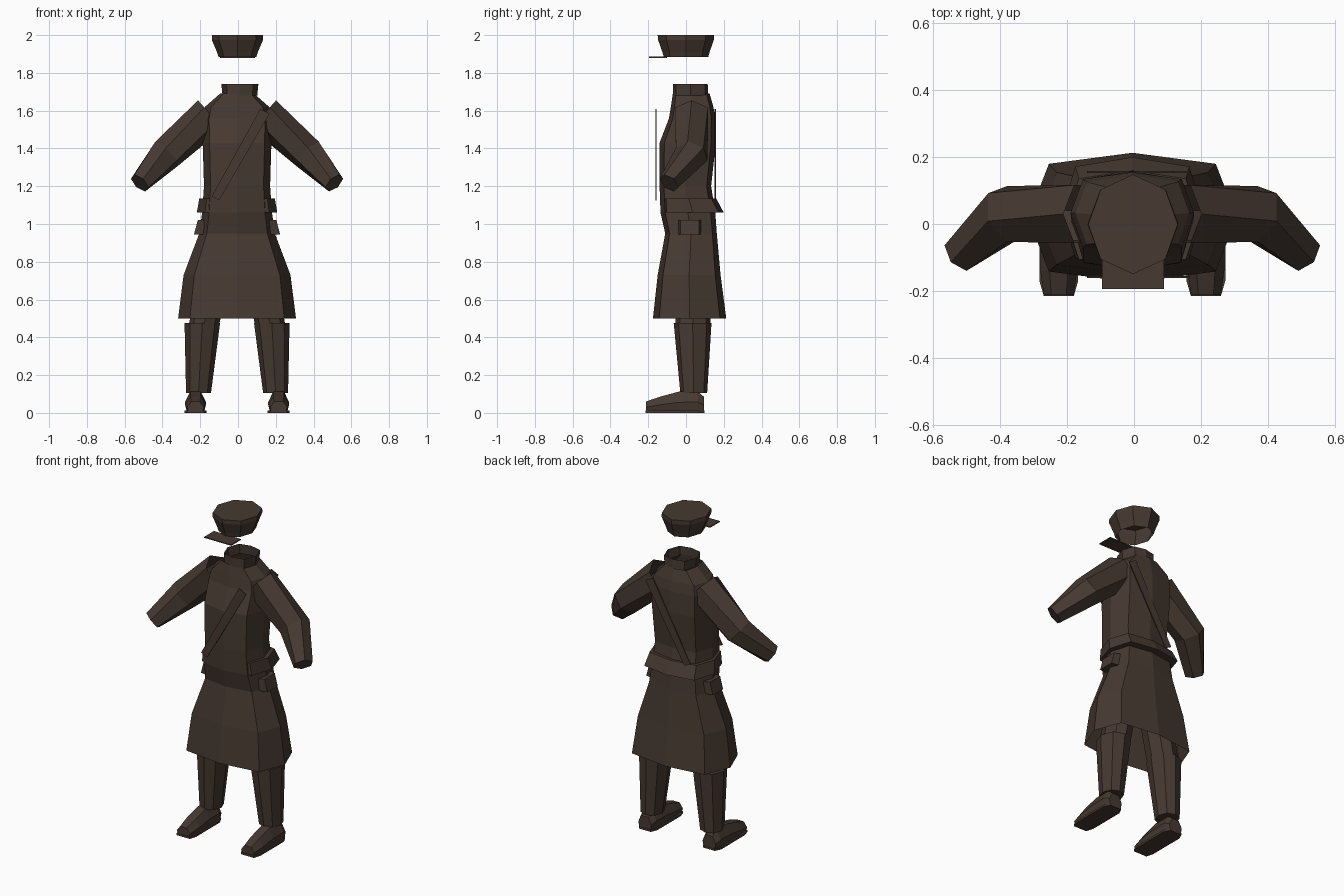
import bpy, bmesh, math
from mathutils import Vector

old = bpy.data.objects.get("Cube")
if old:
    bpy.data.objects.remove(old, do_unlink=True)

cloth = bpy.data.materials.new("dark brown cloth")
cloth.use_nodes = True
COLOR = (0.061, 0.041, 0.031, 1)
cloth.diffuse_color = COLOR
bsdf = next(n for n in cloth.node_tree.nodes if n.type == 'BSDF_PRINCIPLED')
bsdf.inputs["Base Color"].default_value = COLOR
bsdf.inputs["Roughness"].default_value = 0.9


def loft(name, rings, start=False, end=False):
    """Skin a list of equal-length point rings, optionally capping the ends."""
    bm = bmesh.new()
    loops = [[bm.verts.new(p) for p in ring] for ring in rings]
    n = len(loops[0])
    for a, b in zip(loops, loops[1:]):
        for i in range(n):
            j = (i + 1) % n
            bm.faces.new((a[i], a[j], b[j], b[i]))
    if start:
        bm.faces.new(loops[0][::-1])
    if end:
        bm.faces.new(loops[-1])
    bmesh.ops.recalc_face_normals(bm, faces=bm.faces)
    mesh = bpy.data.meshes.new(name)
    bm.to_mesh(mesh)
    bm.free()
    mesh.materials.append(cloth)
    obj = bpy.data.objects.new(name, mesh)
    bpy.context.collection.objects.link(obj)
    return obj


def body_ring(z, w, front, back, cx=-0.005, kx=0.8, ky=0.83):
    """Eight-sided cross-section with a front, back and side corner."""
    mid = (front + back) / 2
    f, b = mid + (front - mid) * ky, mid + (back - mid) * ky
    pts = [(0, front), (w * kx, f), (w, mid), (w * kx, b),
           (0, back), (-w * kx, b), (-w, mid), (-w * kx, f)]
    return [(cx + x, y, z) for x, y in pts]


def tube_ring(center, axis, r, side, n=6):
    """Round cross-section square to an axis; side = -1 mirrors it."""
    axis = Vector(axis).normalized()
    across = Vector((0, 0, 1)).cross(axis).normalized()
    up = axis.cross(across)
    pts = []
    for i in range(n):
        a = math.tau * i / n
        p = Vector(center) + r * (up * math.cos(a) + across * math.sin(a))
        pts.append((side * p.x - 0.005, p.y, p.z))
    return pts


def rect(x0, x1, y0, y1, z):
    return [(x0, y0, z), (x1, y0, z), (x1, y1, z), (x0, y1, z)]


# Long coat, from hem to neck
loft("coat", [body_ring(*r) for r in (
    (0.50, 0.312, -0.175, 0.213),
    (0.73, 0.283, -0.15, 0.183),
    (0.95, 0.20, -0.11, 0.163),
    (1.06, 0.185, -0.135, 0.155),
    (1.20, 0.175, -0.14, 0.133),
    (1.43, 0.182, -0.14, 0.158),
    (1.56, 0.185, -0.09, 0.155),
    (1.62, 0.17, -0.08, 0.145),
    (1.69, 0.09, -0.07, 0.125))])

# Flared waist band
loft("waist_band", [body_ring(1.06, 0.213, -0.13, 0.20),
                    body_ring(1.135, 0.20, -0.13, 0.16)], True, True)

# Stand-up collar, open at the top
loft("collar", [body_ring(1.68, 0.092, -0.068, 0.118, 0.01, 0.72),
                body_ring(1.74, 0.098, -0.068, 0.115, 0.01, 0.72)])

# Cap crown, open below, and its flat peak
loft("cap_crown", [body_ring(z, w, f, b, -0.003, 0.72, 0.7) for z, w, f, b in (
    (1.885, 0.10, -0.118, 0.118),
    (1.91, 0.108, -0.125, 0.125),
    (1.975, 0.136, -0.148, 0.147),
    (2.0, 0.134, -0.15, 0.148))], end=True)
loft("cap_peak", [rect(-0.095, 0.09, -0.195, -0.10, z)
                  for z in (1.88, 1.886)], True, True)

# Diagonal shoulder strap, one plate in front and one behind
for name, y in (("front_strap", -0.158), ("back_strap", 0.155)):
    loft(name, [[(-0.14, d, 1.145), (-0.10, d, 1.125),
                 (0.168, d, 1.585), (0.118, d, 1.61)]
                for d in (y - 0.003, y + 0.003)], True, True)

for side, label in ((1, "left"), (-1, "right")):
    # Sleeve: shoulder, elbow, wrist
    shoulder, elbow, wrist = (Vector(p) for p in (
        (0.14, 0.03, 1.58), (0.375, 0.03, 1.37), (0.515, -0.09, 1.217)))
    upper, lower = (elbow - shoulder).normalized(), (wrist - elbow).normalized()
    loft(label + "_sleeve", [
        tube_ring(shoulder, upper, 0.10, side),
        tube_ring(elbow, upper + lower, 0.09, side),
        tube_ring(wrist, lower, 0.058, side)], end=True)

    # Hip pocket flap, standing off the coat
    loft(label + "_pocket_flap", [
        [(side * x - 0.005, y, z) for x, y, z in
         ((0.17, -0.04, z), (out, -0.03, z), (out, 0.07, z), (0.17, 0.08, z))]
        for z, out in ((0.945, 0.228), (1.02, 0.208))], True, True)

    # Upper trouser leg, hidden under the coat, and lower leg over the boot
    loft(label + "_thigh", [body_ring(z, w, f, b, side * cx - 0.005, 0.7, 0.75)
                            for z, w, f, b, cx in (
        (0.44, 0.08, -0.055, 0.13, 0.18),
        (0.80, 0.085, -0.06, 0.13, 0.11))])
    loft(label + "_lower_leg", [body_ring(z, w, f, b, side * cx - 0.005, 0.7, 0.75)
                                for z, w, f, b, cx in (
        (0.105, 0.066, -0.03, 0.112, 0.204),
        (0.475, 0.094, -0.065, 0.135, 0.184))], True, True)

    # Boot, lofted from heel to toe, on a thin sole
    cx = side * 0.22 - 0.005
    sections = ((0.095, 0.045, 0.085), (0.06, 0.055, 0.115), (-0.04, 0.055, 0.112),
                (-0.14, 0.055, 0.085), (-0.212, 0.045, 0.06))
    loft(label + "_boot", [
        [(cx + k * w, y, z) for k, z in
         ((-0.85, 0.008), (-1, h * 0.5), (-0.5, h), (0.5, h), (1, h * 0.5), (0.85, 0.008))]
        for y, w, h in sections], True, True)
    loft(label + "_sole", [
        [(cx + x, y, z) for x, y in
         ((-0.045, -0.215), (0.045, -0.215), (0.058, -0.17), (0.058, 0.06),
          (0.04, 0.097), (-0.04, 0.097), (-0.058, 0.06), (-0.058, -0.17))]
        for z in (0, 0.012)], True, True)
